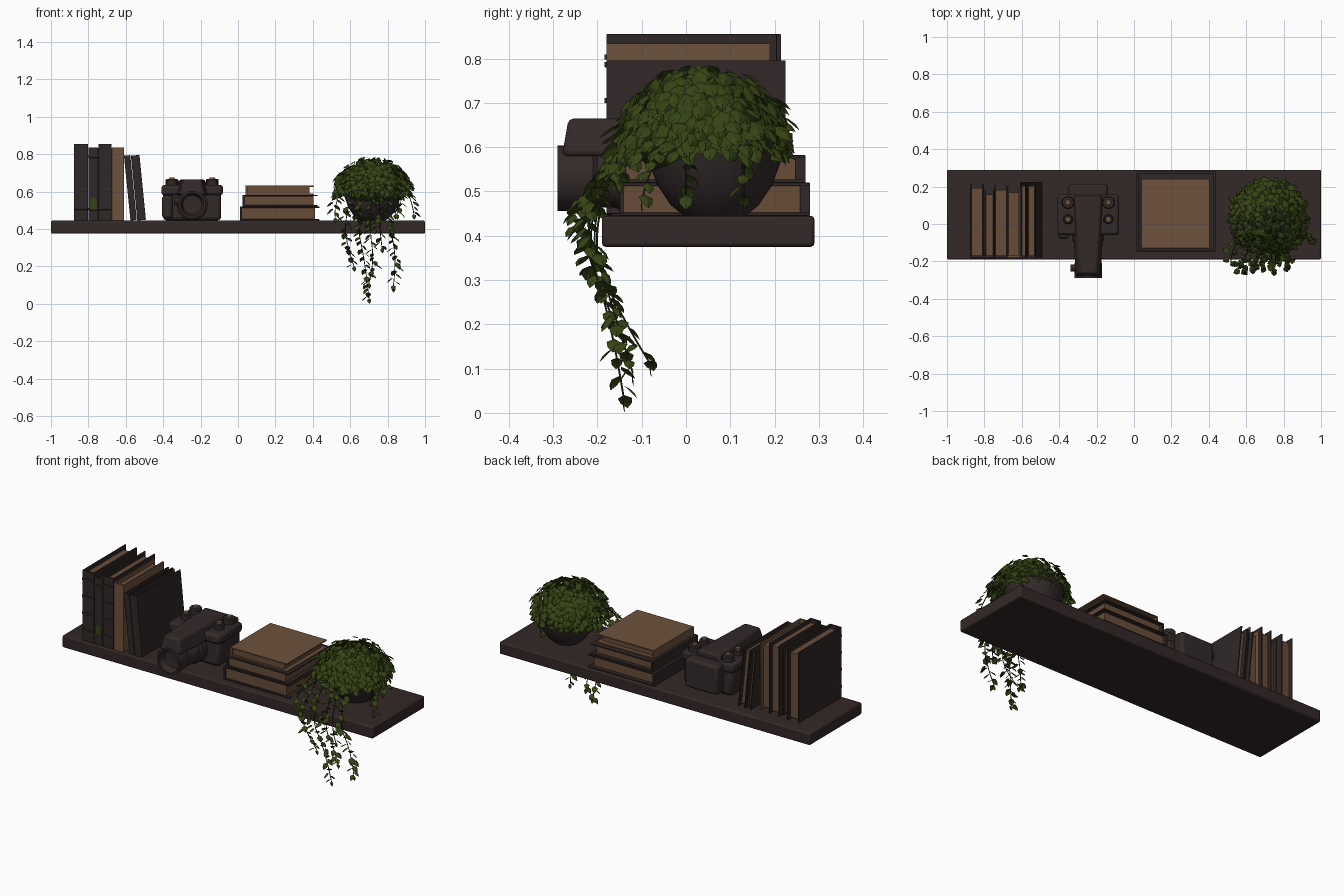
import bpy, bmesh, math, random
from mathutils import Vector, Matrix

random.seed(4)
cube = bpy.data.objects.get("Cube")
if cube:
    bpy.data.objects.remove(cube, do_unlink=True)


def material(name, rgb):
    m = bpy.data.materials.new(name)
    m.use_nodes = True
    m.diffuse_color = (*rgb, 1)
    bsdf = next(n for n in m.node_tree.nodes if n.type == 'BSDF_PRINCIPLED')
    bsdf.inputs["Base Color"].default_value = (*rgb, 1)
    bsdf.inputs["Roughness"].default_value = 0.8
    return m


WOOD = material("dark wood", (0.034, 0.021, 0.021))
COVER = material("dark cover", (0.030, 0.020, 0.020))
PAPER = material("aged paper", (0.135, 0.072, 0.040))
TAN = material("tan cover", (0.155, 0.084, 0.047))
BODY = material("dark metal", (0.033, 0.022, 0.022))
POT = material("dark pot", (0.032, 0.022, 0.023))
LEAF = material("leaf green", (0.036, 0.058, 0.007))
STEM = material("stem green", (0.018, 0.026, 0.006))


def finish(name, bm, mats, bevel=0, smooth=None):
    """Turn a bmesh into a named object."""
    mesh = bpy.data.meshes.new(name)
    bm.to_mesh(mesh)
    bm.free()
    for m in mats:
        mesh.materials.append(m)
    ob = bpy.data.objects.new(name, mesh)
    bpy.context.collection.objects.link(ob)
    if bevel:
        mod = ob.modifiers.new("bevel", 'BEVEL')
        mod.width, mod.segments = bevel, 2
    if smooth:
        bpy.ops.object.select_all(action='DESELECT')
        ob.select_set(True)
        bpy.context.view_layer.objects.active = ob
        bpy.ops.object.shade_smooth_by_angle(angle=math.radians(smooth))
    return ob


def add_box(bm, x, y, z, mat=0):
    """Box from (min, max) ranges."""
    mid = Vector([(a + b) / 2 for a, b in (x, y, z)])
    size = [b - a for a, b in (x, y, z)]
    made = bmesh.ops.create_cube(bm, size=1, matrix=Matrix.Translation(mid) @ Matrix.Diagonal((*size, 1)))
    for f in {f for v in made["verts"] for f in v.link_faces}:
        f.material_index = mat
    return made["verts"]


def box(name, x, y, z, mat, bevel=0.0):
    bm = bmesh.new()
    add_box(bm, x, y, z)
    return finish(name, bm, [mat], bevel, 40 if bevel else None)


def lathe(name, profile, matrix, mat, steps=32):
    """Spin (radius, height) points about local z."""
    bm = bmesh.new()
    vs = [bm.verts.new((r, 0, h)) for r, h in profile]
    es = [bm.edges.new(p) for p in zip(vs, vs[1:])]
    bmesh.ops.spin(bm, geom=vs + es, cent=(0, 0, 0), axis=(0, 0, 1), angle=math.tau, steps=steps)
    bmesh.ops.remove_doubles(bm, verts=bm.verts, dist=1e-5)
    bmesh.ops.recalc_face_normals(bm, faces=bm.faces)
    bm.transform(matrix)
    return finish(name, bm, [mat], smooth=35)


def book(name, thick, depth, height, matrix, cover, bands=0):
    """Spine at local -y, thickness along x, standing on z = 0."""
    c, inset = 0.007, 0.022
    bm = bmesh.new()
    for x0 in (0, thick - c):
        add_box(bm, (x0, x0 + c), (0.006, depth), (0, height))
    spine = add_box(bm, (0, thick), (0, 0.012), (0, height))
    add_box(bm, (c, thick - c), (0.01, depth - inset), (inset * 0.4, height - inset), 1)
    for i in range(bands):
        z = height * (0.14 + 0.72 * i / max(1, bands - 1))
        add_box(bm, (-0.001, thick + 0.001), (-0.004, 0.02), (z, z + 0.012))
    bm.transform(matrix)
    return finish(name, bm, [cover, PAPER], bevel=0.0015)


# Shelf
SHELF = 0.445
box("shelf", (-1, 1), (-0.19, 0.29), (0.375, SHELF), WOOD, 0.008)

# Standing books: left edge, thickness, depth, height, cover, bands
standing = [(-0.877, 0.075, 0.395, 0.41, COVER, 4), (-0.80, 0.053, 0.36, 0.39, COVER, 2),
            (-0.745, 0.068, 0.385, 0.41, COVER, 4), (-0.675, 0.065, 0.37, 0.39, TAN, 0)]
for i, (x, t, d, h, mat, bands) in enumerate(standing):
    book(f"standing_book_{i + 1}", t, d, h, Matrix.Translation((x, -0.18, SHELF)), mat, bands)

# Leaning books
for i, (x, t) in enumerate([(-0.575, 0.034), (-0.538, 0.046)]):
    place = Matrix.Translation((x, -0.18, SHELF)) @ Matrix.Rotation(-0.10, 4, 'Y')
    book(f"leaning_book_{i + 1}", t, 0.405, 0.348, place, COVER)

# Small leaf ornament on a spine
bm = bmesh.new()
bmesh.ops.create_circle(bm, cap_ends=True, segments=8, radius=0.02,
                        matrix=Matrix.Translation((-0.773, -0.186, 0.535)) @ Matrix.Diagonal((1, 1, 1.8, 1))
                        @ Matrix.Rotation(math.pi / 2, 4, 'X'))
finish("spine_ornament", bm, [LEAF])

# Lying books: spine turned to -x, thickness upward
LYING = Matrix(((0, 1, 0, 0), (0, 0, 1, 0), (1, 0, 0, 0), (0, 0, 0, 1)))
lying = [(0.01, -0.15, 0.445, 0.075, 0.425, 0.43, COVER), (0.025, -0.145, 0.52, 0.062, 0.40, 0.415, COVER),
         (0.04, -0.13, 0.582, 0.05, 0.365, 0.37, TAN)]
for i, (x, y, z, t, d, h, mat) in enumerate(lying):
    book(f"lying_book_{i + 1}", t, d, h, Matrix.Translation((x, y, z)) @ LYING, mat)

# Camera body
CX = -0.245
box("camera_body", (CX - 0.155, CX + 0.155), (-0.05, 0.155), (SHELF, 0.605), BODY, 0.02)
box("camera_top_plate", (CX - 0.165, CX + 0.165), (-0.06, 0.16), (0.58, 0.635), BODY, 0.015)
box("camera_back", (CX - 0.105, CX + 0.105), (0.14, 0.215), (0.46, 0.63), BODY, 0.015)
box("camera_grip", (CX - 0.16, CX - 0.105), (-0.08, -0.03), (0.455, 0.58), BODY, 0.015)

# Viewfinder hump, narrowing upward and toward the front
bm = bmesh.new()
for v in add_box(bm, (CX - 0.095, CX + 0.095), (-0.28, 0.15), (0.58, 0.665)):
    if v.co.z > 0.62:
        v.co.x = CX + (v.co.x - CX) * 0.72
    if v.co.y < 0:
        v.co.x = CX + (v.co.x - CX) * 0.72
        v.co.y += 0.015 if v.co.z > 0.62 else 0
finish("camera_viewfinder", bm, [BODY], 0.012, 40)

# Lens barrel with recessed front glass
FORWARD = Matrix.Translation((CX, 0, 0.53)) @ Matrix.Rotation(math.pi / 2, 4, 'X')
lathe("camera_lens", [(0, 0.03), (0.083, 0.03), (0.083, 0.09), (0.072, 0.1), (0.072, 0.15), (0.066, 0.16),
                      (0.066, 0.2), (0.074, 0.21), (0.074, 0.29), (0.062, 0.29), (0.05, 0.25), (0, 0.245)],
      FORWARD, BODY)
lathe("lens_knob", [(0, 0), (0.018, 0), (0.018, 0.03), (0, 0.03)],
      Matrix.Translation((CX - 0.065, -0.235, 0.55)) @ Matrix.Rotation(-math.pi / 2, 4, 'Y'), BODY, 16)

# Dials with tan buttons
for side in (-1, 1):
    for j, y in enumerate((0.115, 0.025)):
        x, r = CX + side * 0.108, 0.034 - 0.008 * j
        lathe(f"camera_dial_{side}_{j}", [(0, 0), (r, 0), (r, 0.032), (r - 0.005, 0.037), (0, 0.037)],
              Matrix.Translation((x, y, 0.63)), BODY, 20)
        lathe(f"camera_button_{side}_{j}", [(0, 0), (0.016, 0), (0.014, 0.007), (0, 0.008)],
              Matrix.Translation((x, y, 0.667)), TAN, 16)

# Plant pot with soil
PX, PY = 0.72, 0.065
lathe("plant_pot", [(0, 0), (0.07, 0), (0.1, 0.025), (0.13, 0.07), (0.15, 0.125), (0.157, 0.18),
                    (0.145, 0.18), (0.138, 0.15), (0, 0.15)], Matrix.Translation((PX, PY, SHELF)), POT, 40)


def add_leaf(bm, base, direction, normal, length):
    """Folded pointed leaf, built as two mirrored halves."""
    d = direction.normalized()
    s = d.cross(normal).normalized()
    n = s.cross(d)
    w = length * 0.36
    b, m1, m2, tip = [bm.verts.new(base + d * length * t + n * length * k)
                      for t, k in ((0, 0), (0.32, 0.07), (0.7, 0.05), (1, -0.08))]
    for side in (1, -1):
        e1 = bm.verts.new(base + d * length * 0.28 + s * w * side)
        e2 = bm.verts.new(base + d * length * 0.66 + s * w * 0.8 * side - n * length * 0.04)
        for loop in ((b, m1, e1), (m1, m2, e2, e1), (m2, tip, e2)):
            bm.faces.new(loop if side < 0 else loop[::-1])


def jitter(k):
    return Vector([random.uniform(-k, k) for _ in range(3)])


# Foliage core and dome of overlapping leaves
centre = Vector((PX, 0.035, 0.625))
bm = bmesh.new()
bmesh.ops.create_icosphere(bm, subdivisions=3, radius=1,
                           matrix=Matrix.Translation(centre) @ Matrix.Diagonal((0.155, 0.15, 0.12, 1)))
finish("foliage_core", bm, [STEM], smooth=60)

bm = bmesh.new()
COUNT = 520
for i in range(COUNT):
    up = 1 - 1.22 * (i + 0.5) / COUNT
    a = i * 2.39996
    r = math.sqrt(1 - up * up)
    out = Vector((r * math.cos(a), r * math.sin(a), up))
    pos = centre + Vector((out.x * 0.185, out.y * 0.18, out.z * 0.155)) * random.uniform(0.86, 1.06)
    d = Vector((out.x, out.y, -0.25 - 0.75 * r)) + jitter(0.45)
    add_leaf(bm, pos, d, out + jitter(0.35), random.uniform(0.04, 0.058))
finish("foliage_dome", bm, [LEAF])

# Trailing vines: path points from the rim downward
vines = [
    [(0.62, -0.12, 0.63), (0.57, -0.25, 0.46), (0.58, -0.21, 0.32), (0.62, -0.16, 0.20)],
    [(0.67, -0.13, 0.63), (0.63, -0.25, 0.45), (0.68, -0.17, 0.22), (0.70, -0.14, 0.03)],
    [(0.72, -0.13, 0.63), (0.70, -0.23, 0.42), (0.73, -0.15, 0.22), (0.70, -0.08, 0.11)],
    [(0.80, -0.12, 0.63), (0.80, -0.23, 0.45), (0.85, -0.17, 0.25), (0.83, -0.12, 0.09)],
    [(0.76, -0.13, 0.63), (0.75, -0.25, 0.45), (0.77, -0.20, 0.30)],
    [(0.57, -0.06, 0.63), (0.51, -0.16, 0.54), (0.52, -0.22, 0.46)],
    [(0.88, -0.03, 0.65), (0.93, -0.08, 0.56), (0.94, -0.10, 0.48)],
    [(0.86, 0.0, 0.62), (0.88, 0.0, 0.55), (0.85, 0.0, 0.48)],
    [(0.86, 0.13, 0.62), (0.87, 0.13, 0.55), (0.84, 0.13, 0.48)],
]
bm = bmesh.new()
curve = bpy.data.curves.new("vine_stems", 'CURVE')
curve.dimensions, curve.bevel_depth, curve.bevel_resolution = '3D', 0.0022, 1
for path in vines:
    pts = [Vector(p) for p in path]
    spline = curve.splines.new('NURBS')
    spline.points.add(len(pts) - 1)
    spline.order_u, spline.use_endpoint_u = 3, True
    for sp, p in zip(spline.points, pts):
        sp.co = (*p, 1)
    for p, q in zip(pts, pts[1:]):
        steps = max(3, int((q - p).length / 0.021))
        for k in range(steps):
            a = random.uniform(0, math.tau)
            out = Vector((math.cos(a), math.sin(a) * 0.8, 0))
            base = p.lerp(q, (k + 0.5) / steps) + out * 0.006
            add_leaf(bm, base, out + Vector((0, 0, -0.7)) + jitter(0.2),
                     Vector((out.x, out.y, 0.9)), random.uniform(0.034, 0.05))
    add_leaf(bm, pts[-1], Vector((0.1, 0, -1)), Vector((0, -1, 0)), 0.03)
finish("vine_leaves", bm, [LEAF])
curve.materials.append(STEM)
bpy.context.collection.objects.link(bpy.data.objects.new("vine_stems", curve))
